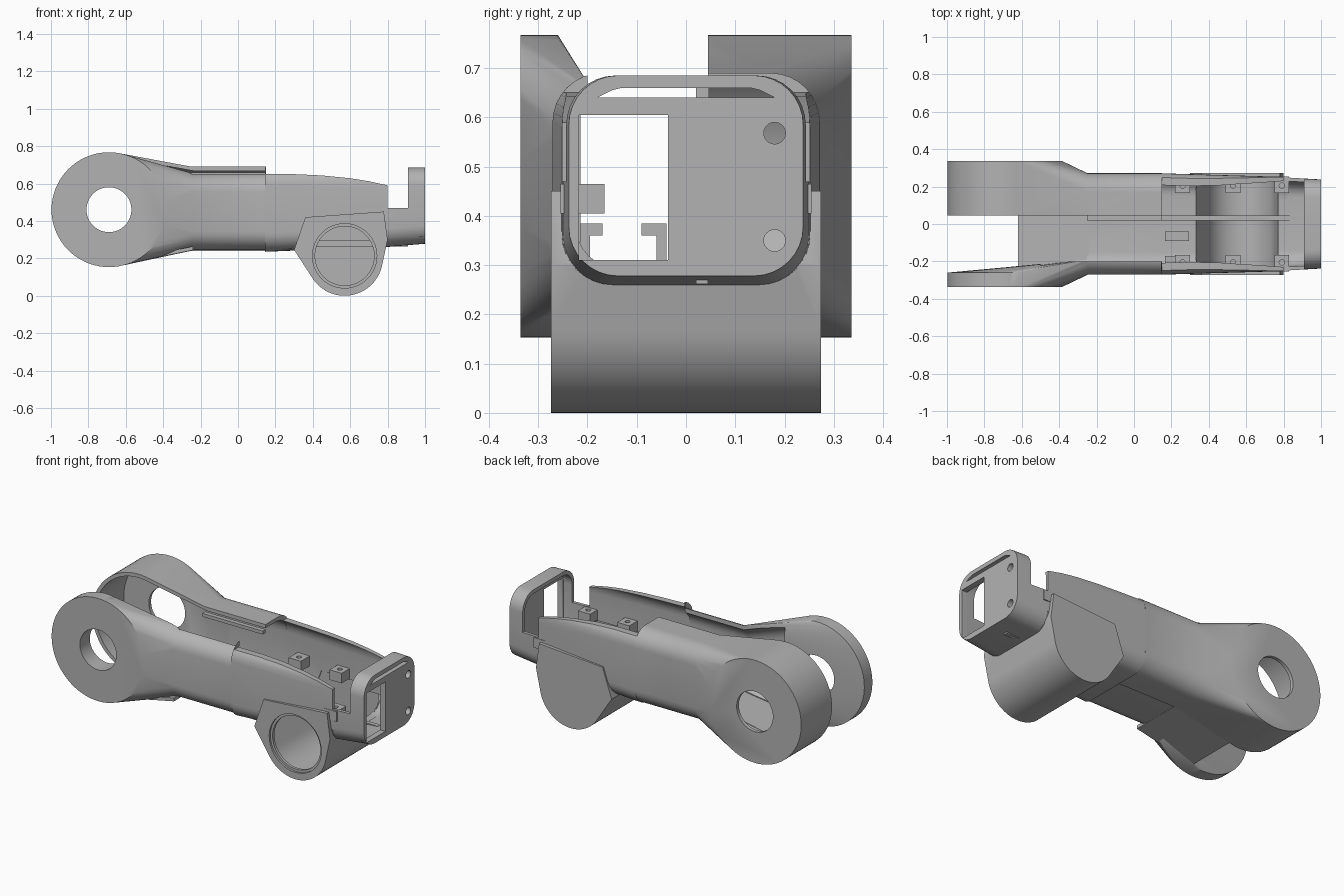
import bpy, bmesh
from math import sin, cos, pi, radians

cube = bpy.data.objects.get("Cube")
if cube:
    bpy.data.objects.remove(cube, do_unlink=True)

grey = bpy.data.materials.new("light_grey")
grey.use_nodes = True
grey.diffuse_color = (0.45, 0.45, 0.45, 1)
grey.node_tree.nodes["Principled BSDF"].inputs["Base Color"].default_value = (0.45, 0.45, 0.45, 1)


def ring(x, hw, z0, z1, r=0.1, lo=-1, hi=1):
    """Rounded rectangle across the arm at x, with y clamped to lo..hi."""
    pts = []
    for k, (sy, sz) in enumerate([(1, 1), (-1, 1), (-1, -1), (1, -1)]):
        cy = sy * (hw - r)
        cz = z1 - r if sz > 0 else z0 + r
        for i in range(9):
            a = pi / 2 * (k + i / 8)
            pts.append((x, min(hi, max(lo, cy + r * cos(a))), cz + r * sin(a)))
    return pts


def circle(x, z, r, y, n=72):
    return [(x + r * cos(2 * pi * i / n), y, z + r * sin(2 * pi * i / n)) for i in range(n)]


def hull(name, pts):
    """Convex solid around the points."""
    bm = bmesh.new()
    for p in pts:
        bm.verts.new(p)
    bmesh.ops.remove_doubles(bm, verts=bm.verts[:], dist=0.0005)
    bmesh.ops.convex_hull(bm, input=bm.verts[:])
    bmesh.ops.delete(bm, geom=[v for v in bm.verts if not v.link_faces], context='VERTS')
    bmesh.ops.dissolve_limit(bm, angle_limit=0.005, verts=bm.verts[:], edges=bm.edges[:])
    bmesh.ops.recalc_face_normals(bm, faces=bm.faces[:])
    me = bpy.data.meshes.new(name)
    bm.to_mesh(me)
    bm.free()
    me.materials.append(grey)
    ob = bpy.data.objects.new(name, me)
    bpy.context.scene.collection.objects.link(ob)
    return ob


def box(name, x0, x1, y0, y1, z0, z1):
    return hull(name, [(x, y, z) for x in (x0, x1) for y in (y0, y1) for z in (z0, z1)])


def tube(name, x, z, r, y0, y1):
    return hull(name, circle(x, z, r, y0) + circle(x, z, r, y1))


def combine(target, op, *others):
    """Boolean each solid into the target and discard it."""
    for other in others:
        mod = target.modifiers.new("bool", 'BOOLEAN')
        mod.operation, mod.solver, mod.object = op, 'EXACT', other
        dg = bpy.context.evaluated_depsgraph_get()
        dg.update()
        me = bpy.data.meshes.new_from_object(target.evaluated_get(dg))
        target.modifiers.clear()
        target.data = me
        bpy.data.objects.remove(other, do_unlink=True)


def smooth(ob):
    bpy.ops.object.select_all(action='DESELECT')
    ob.select_set(True)
    bpy.context.view_layer.objects.active = ob
    bpy.ops.object.shade_smooth_by_angle(angle=radians(30))


JX, JZ, JR = -0.69, 0.46, 0.307    # joint disc
MX, MZ, MR = 0.57, 0.205, 0.205    # motor housing

# Outer skin
shell = hull("arm_shell", ring(-0.25, 0.27, 0.245, 0.655) + ring(0.16, 0.27, 0.245, 0.655))
rear_cover = hull("rear_cover", ring(-0.26, 0.272, 0.24, 0.69, lo=0.045)
                  + ring(0.15, 0.272, 0.24, 0.69, lo=0.045))
end_body = hull("end_body", ring(0.145, 0.271, 0.235, 0.69) + ring(0.8, 0.252, 0.262, 0.68))
rear_joint = hull("rear_joint", circle(JX, JZ, JR, 0.045) + circle(JX, JZ, JR, 0.336)
                  + ring(-0.25, 0.272, 0.24, 0.69, lo=0.045))
front_joint = hull("front_joint", circle(JX, JZ, JR, -0.336) + circle(JX, JZ, JR, -0.26)
                   + ring(-0.245, 0.27, 0.245, 0.655, hi=-0.19))
boss = hull("motor_housing", [p for y in (-0.274, 0.274) for p in
            circle(MX, MZ, MR, y) + [(0.3, y, 0.245), (0.36, y, 0.42), (0.8, y, 0.3), (0.78, y, 0.45)]])
neck = hull("neck", ring(0.79, 0.25, 0.26, 0.685) + ring(1.0, 0.238, 0.278, 0.685))
combine(shell, 'UNION', rear_cover, end_body, rear_joint, front_joint, boss, neck)

# Hollow inside
combine(
    shell, 'DIFFERENCE',
    hull("cut", ring(-0.5, 0.25, 0.19, 0.73, hi=0.02) + ring(-0.24, 0.25, 0.263, 0.637, hi=0.02)),
    hull("cut", ring(-0.26, 0.25, 0.263, 0.637) + ring(0.17, 0.25, 0.263, 0.637)),
    hull("cut", ring(-0.27, 0.251, 0.262, 0.668, lo=0.03) + ring(0.16, 0.251, 0.262, 0.668, lo=0.03)),
    hull("cut", ring(0.148, 0.252, 0.258, 0.669) + ring(0.82, 0.232, 0.282, 0.662)),
    hull("cut", circle(JX, JZ, 0.285, 0.0) + circle(JX, JZ, 0.285, 0.315)
         + ring(-0.235, 0.2515, 0.2615, 0.667, lo=0.0)),
    hull("cut", [p for y in (-0.25, 0.25) for p in
         circle(MX, MZ, 0.185, y) + [(0.33, y, 0.27), (0.38, y, 0.4), (0.775, y, 0.31), (0.76, y, 0.4)]]),
    hull("cut", ring(0.78, 0.231, 0.283, 0.66, 0.085) + ring(0.965, 0.221, 0.297, 0.663, 0.085)))

# Open top, curved wall tops and neck gap
wall_top = [(0.15, 0.652), (0.3, 0.65), (0.45, 0.643), (0.6, 0.628), (0.7, 0.612), (0.8, 0.59), (0.801, 0.59)]
for (xa, za), (xb, zb) in zip(wall_top, wall_top[1:]):
    combine(shell, 'DIFFERENCE', hull("cut", [
        (x, y, z) for y in (-0.4, 0.4) for x, z in ((xa, za), (xb, zb), (xa, 0.9), (xb, 0.9))]))
combine(
    shell, 'DIFFERENCE',
    box("cut", -0.5, 0.151, -0.2, 0.045, 0.5, 0.9),
    box("cut", 0.8, 0.91, -0.4, 0.4, 0.47, 0.9),
    # Joint and motor openings
    tube("cut", JX, JZ, 0.12, -0.5, 0.5),
    tube("cut", MX, 0.213, 0.172, -0.4, -0.1),
    # End plate window and slot
    box("cut", 0.93, 1.1, -0.217, -0.037, 0.31, 0.605),
    hull("cut", [(x, y, z) for x in (0.93, 1.1) for y, z in
         ((-0.18, 0.64), (0.18, 0.64), (-0.15, 0.655), (0.15, 0.655), (-0.13, 0.66), (0.13, 0.66))]))

# End plate screw holes
for z in (0.35, 0.568):
    combine(shell, 'DIFFERENCE', hull("cut", [
        (x, 0.18 + 0.022 * cos(i * pi / 12), z + 0.022 * sin(i * pi / 12))
        for x in (0.93, 1.1) for i in range(24)]))
smooth(shell)

# Sloping floor between the joint discs
hull("joint_floor", [(x, y, z) for y in (-0.262, 0.06) for x, z in
     ((-0.62, 0.165), (-0.62, 0.185), (-0.24, 0.244), (-0.24, 0.264))])

# Seam ribs
box("cover_tongue", -0.25, 0.15, 0.02, 0.047, 0.64, 0.66)
box("floor_rib", 0.15, 0.91, 0.02, 0.045, 0.262, 0.295)

# Rim of the motor opening
rim = tube("motor_rim", MX, 0.213, 0.178, -0.262, -0.245)
combine(rim, 'DIFFERENCE', tube("cut", MX, 0.213, 0.158, -0.3, -0.2))
smooth(rim)

# Drilled mounting blocks along both walls
for side in (-1, 1):
    for x in (0.26, 0.53, 0.79):
        y = side * 0.21
        block = box("mounting_block", x - 0.04, x + 0.04, y - 0.045, y + 0.045, 0.405, 0.465)
        combine(block, 'DIFFERENCE', hull("cut", [
            (x + 0.014 * cos(i * pi / 8), side * 0.205 + 0.014 * sin(i * pi / 8), z)
            for z in (0.42, 0.5) for i in range(16)]))

# Cable clips on the floor
for y0, y1, s0, s1 in ((-0.215, -0.17, -0.215, -0.195), (-0.09, -0.04, -0.06, -0.04)):
    box("clip_stem", 0.165, 0.295, s0, s1, 0.25, 0.365)
    box("clip_cap", 0.165, 0.295, y0, y1, 0.36, 0.385)
